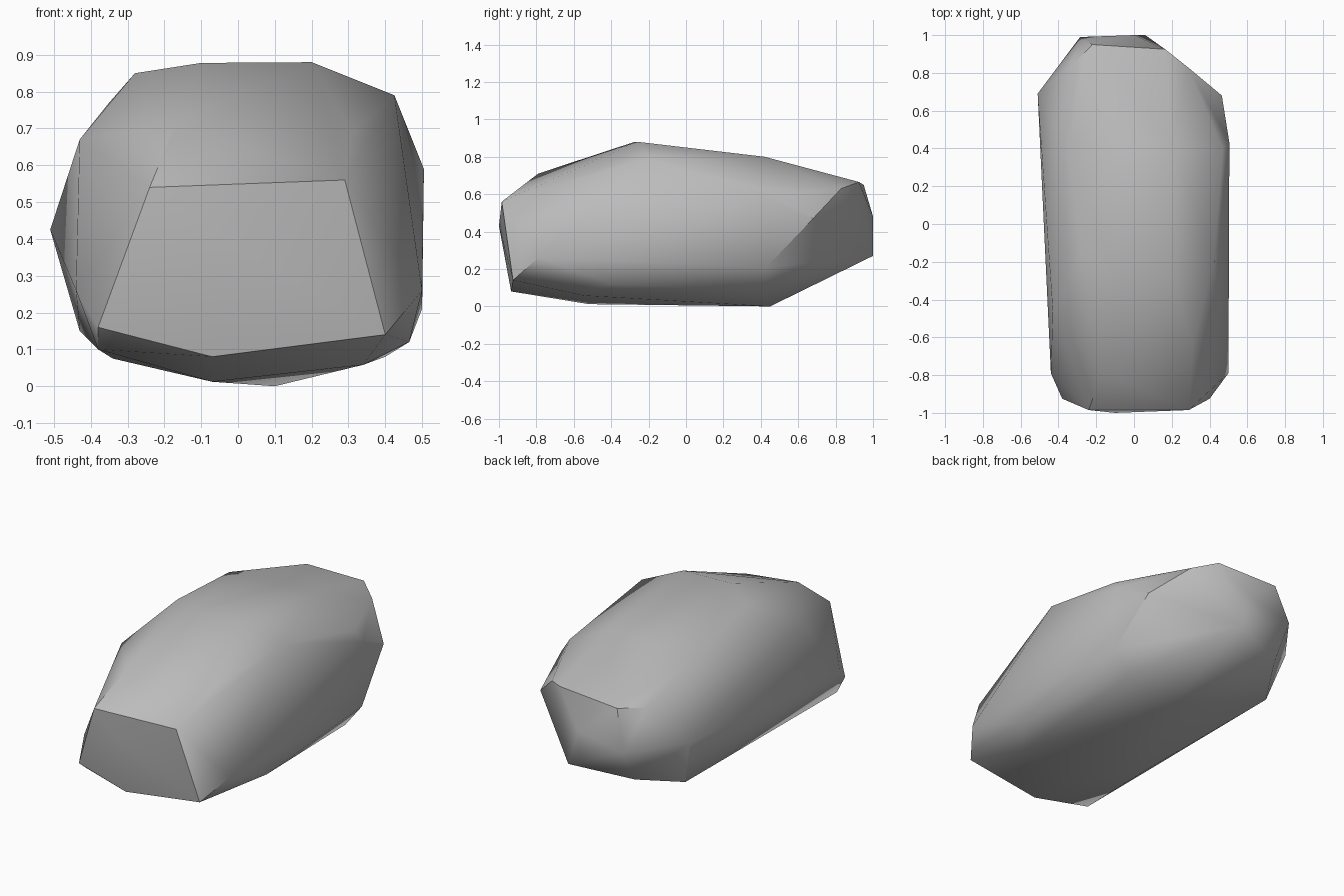
import bpy, bmesh, math

if "Cube" in bpy.data.objects:
    bpy.data.objects.remove(bpy.data.objects["Cube"], do_unlink=True)

# Stone material
stone = bpy.data.materials.new("stone_grey")
stone.use_nodes = True
grey = (0.5, 0.5, 0.5, 1)
stone.diffuse_color = grey
stone.node_tree.nodes["Principled BSDF"].inputs["Base Color"].default_value = grey

# Key corners of the boulder, grouped by side
front = [(-.24, -.985, .54), (.29, -.985, .56), (.4, -.925, .14),
         (-.38, -.925, .16), (-.07, -.935, .08), (-.1, -1, .43)]
crown = [(.2, -.26, .88), (-.1, -.28, .878), (-.28, -.16, .85), (.425, -.2, .79),
         (-.17, -.79, .71), (.31, -.65, .69), (.2, .42, .8), (-.35, .42, .77)]
left = [(.5, -.79, .26), (.465, -.4, .12), (.5, .43, .21),
        (.505, .43, .59), (.47, .4, .66), (.465, .68, .47)]
right = [(-.51, .69, .425), (-.43, -.46, .67), (-.44, -.79, .26), (-.43, .62, .15)]
back = [(.165, .925, .665), (.285, .83, .63), (-.22, .95, .65), (-.33, .84, .64),
        (-.285, .99, .42), (.06, 1, .27), (0, 1, .48), (-.28, .87, .22)]
base = [(.1, .45, 0), (-.07, -.52, .012), (.4, .42, .08),
        (.34, -.55, .058), (-.38, -.85, .1), (-.34, -.3, .075)]

# Boulder: convex skin stretched over the corners
bm = bmesh.new()
for corner in front + crown + left + right + back + base:
    bm.verts.new(corner)
hull = bmesh.ops.convex_hull(bm, input=bm.verts[:])
loose = [v for v in bm.verts if not v.link_faces]
bmesh.ops.delete(bm, geom=loose, context='VERTS')
bmesh.ops.recalc_face_normals(bm, faces=bm.faces[:])
mesh = bpy.data.meshes.new("boulder")
bm.to_mesh(mesh)
bm.free()
mesh.materials.append(stone)
boulder = bpy.data.objects.new("boulder", mesh)
bpy.context.collection.objects.link(boulder)

# Soft facets with crisp main ridges
bpy.ops.object.select_all(action='DESELECT')
boulder.select_set(True)
bpy.context.view_layer.objects.active = boulder
bpy.ops.object.shade_smooth_by_angle(angle=math.radians(35))
